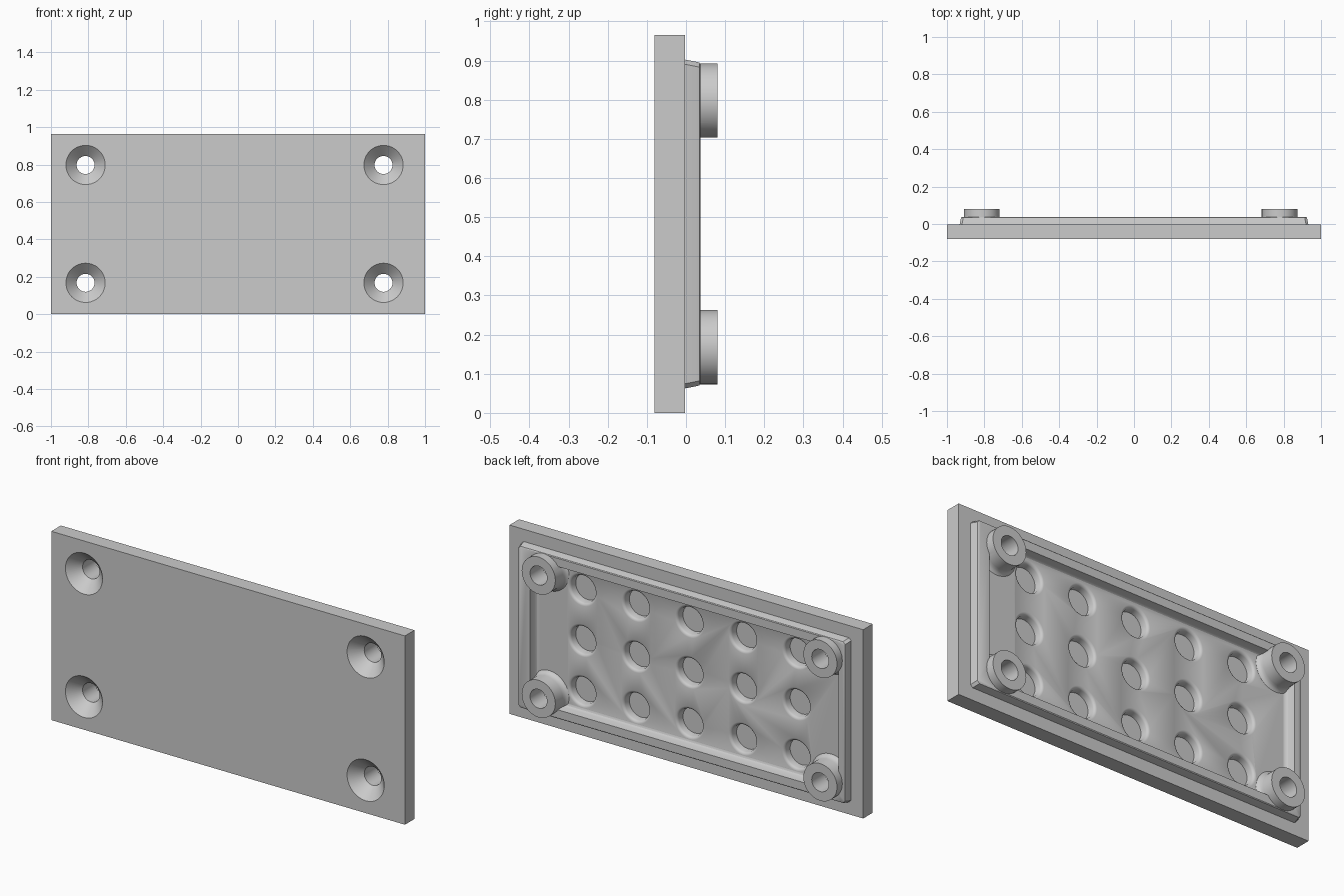
import bpy, bmesh
from math import cos, sin, tau

cube = bpy.data.objects.get("Cube")
if cube:
    bpy.data.objects.remove(cube, do_unlink=True)

grey = bpy.data.materials.new("plain grey")
grey.use_nodes = True
COLOUR = (0.6, 0.6, 0.6, 1)
grey.diffuse_color = COLOUR
grey.node_tree.nodes["Principled BSDF"].inputs["Base Color"].default_value = COLOUR

HEIGHT = 0.965
MID = HEIGHT / 2
FRONT, BACK, RIM, FLOOR, BOSS = -0.08, -0.003, 0.037, -0.008, 0.08


def skin(bm, rings):
    """Join rings of points into a closed solid."""
    rows = [[bm.verts.new(p) for p in ring] for ring in rings]
    n = len(rows[0])
    for a, b in zip(rows, rows[1:]):
        for i in range(n):
            j = (i + 1) % n
            bm.faces.new((a[i], a[j], b[j], b[i]))
    bm.faces.new(rows[0])
    bm.faces.new(rows[-1][::-1])


def slab(bm, cx, half_x, half_z, profile, corner=0.0):
    """Rectangle swept along y; profile holds (y, inset)."""
    rings = []
    for y, inset in profile:
        w, h = half_x - inset, half_z - inset
        if corner:
            c = corner
            pts = [(w, h - c), (w - c, h), (c - w, h), (-w, h - c),
                   (-w, c - h), (c - w, -h), (w - c, -h), (w, c - h)]
        else:
            pts = [(w, h), (-w, h), (-w, -h), (w, -h)]
        rings.append([(cx + px, y, MID + pz) for px, pz in pts])
    skin(bm, rings)


def turned(bm, x, z, profile, sides=48):
    """Round solid along y; profile holds (y, radius)."""
    skin(bm, [[(x + r * cos(tau * i / sides), y, z + r * sin(tau * i / sides))
               for i in range(sides)] for y, r in profile])


def make(name, build):
    bm = bmesh.new()
    build(bm)
    bmesh.ops.recalc_face_normals(bm, faces=bm.faces)
    mesh = bpy.data.meshes.new(name)
    bm.to_mesh(mesh)
    bm.free()
    mesh.materials.append(grey)
    ob = bpy.data.objects.new(name, mesh)
    bpy.context.collection.objects.link(ob)
    return ob


def combine(target, tool, operation):
    mod = target.modifiers.new(tool.name, 'BOOLEAN')
    mod.object, mod.operation, mod.solver = tool, operation, 'EXACT'
    bpy.ops.object.select_all(action='DESELECT')
    bpy.context.view_layer.objects.active = target
    target.select_set(True)
    bpy.ops.object.modifier_apply(modifier=mod.name)
    bpy.data.objects.remove(tool, do_unlink=True)


posts = [(x, z) for x in (-0.815, 0.778) for z in (0.168, 0.798)]
dimples = [(-0.015 + 0.303 * i, MID + 0.26 * j) for i in range(-2, 3) for j in (-1, 0, 1)]


# Raised rim with drafted sides and a softened top edge
def rim(bm):
    slab(bm, 0, 0.932, 0.42,
         [(-0.04, 0), (BACK, 0), (0.028, 0.006), (0.034, 0.008), (RIM, 0.012)], 0.012)


# Shallow tray inside the rim, rounded into its floor
def tray(bm):
    slab(bm, -0.015, 0.87, 0.364,
         [(FLOOR, 0.018), (FLOOR + 0.004, 0.01), (FLOOR + 0.012, 0.005),
          (0.025, 0), (0.06, -0.006)])


# Blind round dimples with softened lips
def dimple_cutters(bm):
    for x, z in dimples:
        turned(bm, x, z, [(-0.05, 0.067), (-0.02, 0.069), (-0.014, 0.072),
                          (-0.01, 0.077), (FLOOR, 0.083), (0.004, 0.083)])


# Corner bosses with a small fillet at the foot
def bosses(bm):
    for x, z in posts:
        turned(bm, x, z, [(-0.04, 0.1), (FLOOR - 0.001, 0.112), (-0.002, 0.102),
                          (0.008, 0.097), (0.02, 0.095), (BOSS, 0.095)])


# Countersunk screw holes, right through
def screw_holes(bm):
    for x, z in posts:
        turned(bm, x, z, [(FRONT - 0.01, 0.115), (FRONT + 0.057, 0.048), (0.1, 0.048)])


plate = make("cover_plate", lambda bm: slab(bm, 0, 1, MID, [(FRONT, 0), (BACK, 0)]))
for name, build, operation in (
        ("rim", rim, 'UNION'),
        ("tray", tray, 'DIFFERENCE'),
        ("dimples", dimple_cutters, 'DIFFERENCE'),
        ("bosses", bosses, 'UNION'),
        ("screw_holes", screw_holes, 'DIFFERENCE')):
    combine(plate, make(name, build), operation)

plate.select_set(True)
bpy.context.view_layer.objects.active = plate
bpy.ops.object.shade_smooth_by_angle()
